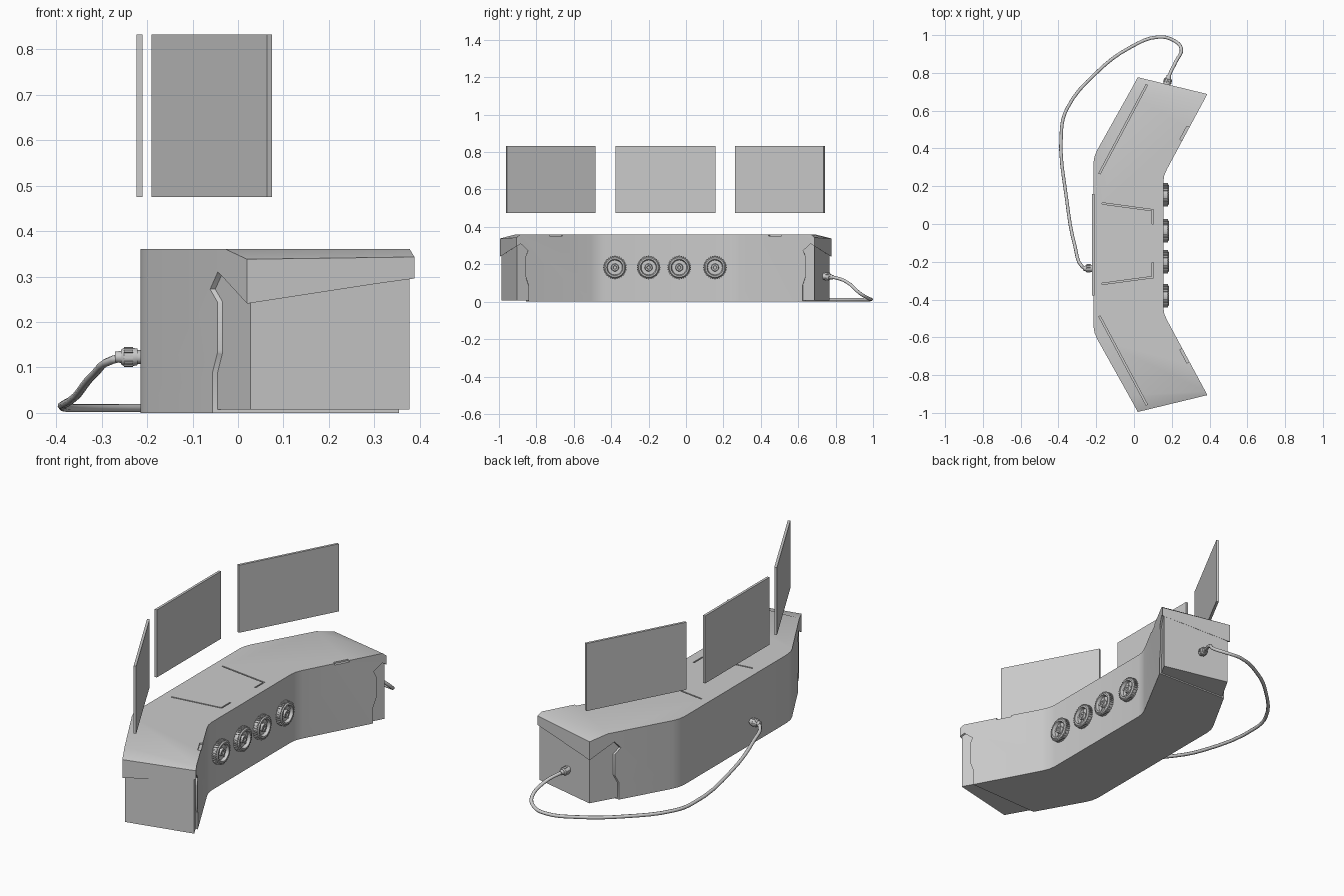
import bpy, bmesh, math
from mathutils import Vector, Matrix

if "Cube" in bpy.data.objects:
    bpy.data.objects.remove(bpy.data.objects["Cube"])

YC = -0.109          # mirror line of the console


def make(name, bm, smooth=False):
    bmesh.ops.recalc_face_normals(bm, faces=bm.faces[:])
    me = bpy.data.meshes.new(name)
    bm.to_mesh(me)
    bm.free()
    ob = bpy.data.objects.new(name, me)
    bpy.context.collection.objects.link(ob)
    if smooth:
        smooth_it(ob)
    return ob


def select(ob):
    bpy.ops.object.select_all(action='DESELECT')
    ob.select_set(True)
    bpy.context.view_layer.objects.active = ob


def smooth_it(ob):
    select(ob)
    bpy.ops.object.shade_smooth_by_angle()


def bridge(bm, a, b, cap=True):
    n = len(a)
    for i in range(n):
        bm.faces.new((a[i], a[(i + 1) % n], b[(i + 1) % n], b[i]))
    if cap:
        bm.faces.new(a)
        bm.faces.new(b)


def prism(bm, pts, z0, z1):
    bridge(bm, [bm.verts.new((x, y, z0)) for x, y in pts],
           [bm.verts.new((x, y, z1)) for x, y in pts])


def slab(bm, p, q, width, z0, z1):
    p, q = Vector(p), Vector(q)
    d = (q - p).normalized()
    n = Vector((-d.y, d.x)) * width / 2
    prism(bm, [p - n, q - n, q + n, p + n], z0, z1)


def cut(ob, cutter):
    bmesh_mod = ob.modifiers.new("cut", 'BOOLEAN')
    bmesh_mod.object = cutter
    bmesh_mod.solver = 'EXACT'
    select(ob)
    bpy.ops.object.modifier_apply(modifier="cut")
    bpy.data.objects.remove(cutter)


def lathe(bm, profile, origin, axis, n):
    # profile of (distance along axis, radius)
    rot = Vector(axis).to_track_quat('Z', 'Y').to_matrix()
    rings = []
    for d, r in profile:
        rings.append([bm.verts.new(Vector(origin) + rot @ Vector(
            (r * math.cos(2 * math.pi * i / n), r * math.sin(2 * math.pi * i / n), d)))
            for i in range(n)])
    for a, b in zip(rings, rings[1:]):
        bridge(bm, a, b, cap=False)
    bm.faces.new(rings[0])
    bm.faces.new(rings[-1])


# console shell: boomerang outline, top drops at both ends (x, half length, top z)
T = 0.36
half = [(-.215, .43, T), (-.209, .467, T), (-.195, .50, T), (-.027, .80, T),
        (.02, .886, .338), (.388, .797, .343), (.378, .777, T),
        (.175, .40, T), (.160, .365, T), (.155, .33, T)]
ring = [(x, YC - h, z) for x, h, z in half] + [(x, YC + h, z) for x, h, z in reversed(half)]
bm = bmesh.new()
low = [bm.verts.new((x, y, 0)) for x, y, z in ring]
top = [bm.verts.new(p) for p in ring]
bridge(bm, low, top, cap=False)
bm.faces.new(low)
bm.faces.new([v for v, p in zip(top, ring) if p[2] == T])
bm.faces.new(top[3:7])
bm.faces.new(top[13:17])
shell = make("console_shell", bm)

# end cut-outs with a zigzag edge, leaving an overhanging lid
back_edge = [(.05, .208), (-.045, .31), (-.062, .272), (-.046, .243), (-.046, .133),
             (-.057, .088), (-.057, -.05), (.05, -.05)]           # x, z
front_edge = [(.84, .266), (.775, .31), (.735, .272), (.748, .243), (.748, .133),
              (.733, .088), (.733, -.05), (.84, -.05)]            # half length, z
for s in (-1, 1):
    bm = bmesh.new()
    a, b = [], []
    for (x, z), (h, zf) in zip(back_edge, front_edge):
        p = Vector((x, YC + s * (.886 + (x - .02) * 1.795), z))
        q = Vector((.388 + (h - .797) * .5365, YC + s * h, zf))
        e = (q - p) * .05
        a.append(bm.verts.new(p - e))
        b.append(bm.verts.new(q + e))
    bridge(bm, a, b)
    bmesh.ops.triangulate(bm, faces=bm.faces[:])
    cut(shell, make("end_cutter", bm))

# panel seams and edge notches in the top
seams = [((-.169, .109), (.1, .073), .007), ((.1, .077), (.1, 0), .007),
         ((-.169, -.317), (.1, -.281), .007), ((.1, -.285), (.1, -.205), .007)]
for s in (-1, 1):
    seams.append(((.256, YC + s * .55), (.293, YC + s * .62), .03))
for p, q, w in seams:
    bm = bmesh.new()
    slab(bm, p, q, w, .352, .40)
    cut(shell, make("seam_cutter", bm))
smooth_it(shell)

# inset end blocks under the lids
for s, side in ((-1, "front"), (1, "rear")):
    bm = bmesh.new()
    prism(bm, [(x, YC + s * h) for x, h in
               ((-.083, .68), (.028, .877), (.377, .795), (.314, .68))], .007, .325)
    make(side + "_end_block", bm)

# three floating screens
for name, p, q in (("centre_screen", (-.2165, -.378), (-.2165, .158)),
                   ("rear_screen", (-.184, .265), (.069, .739)),
                   ("front_screen", (-.184, 2 * YC - .268), (.069, 2 * YC - .742))):
    bm = bmesh.new()
    slab(bm, p, q, .013, .475, .832)
    make(name, bm)

# toothed knobs with hub and spokes
for k, y in enumerate((-.38, -.2, -.036, .155)):
    c = Vector((.15, y, .183))
    bm = bmesh.new()
    lathe(bm, [(0, .05), (.006, .058), (.028, .058), (.034, .052), (.034, .044),
               (.018, .039), (.018, .021), (.03, .018), (.03, .010), (.025, .008)],
          c, (1, 0, 0), 32)
    for n, r, size in ((32, .0585, (.022, .006, .009)), (5, .03, (.006, .008, .026))):
        for i in range(n):
            m = (Matrix.Translation(c + Vector((.018, 0, 0)))
                 @ Matrix.Rotation(2 * math.pi * i / n, 4, 'X')
                 @ Matrix.Translation((0, 0, r)) @ Matrix.Diagonal((*size, 1)))
            bmesh.ops.create_cube(bm, size=1, matrix=m)
    make("knob_%d" % (k + 1), bm, True)

# cable connectors
collar = [(-.01, .015), (.006, .015), (.006, .018), (.016, .020), (.036, .020), (.042, .016),
          (.042, .013), (.056, .012)]
for name, o, d in (("back_connector", (-.215, -.235, .123), (-1, 0, 0)),
                   ("end_connector", (.172, .731, .137), (.235, .97, -.1))):
    bm = bmesh.new()
    lathe(bm, collar, o, d, 12)
    rot = Vector(d).to_track_quat('Z', 'Y').to_matrix().to_4x4()
    for i in range(10):
        m = (Matrix.Translation(o) @ rot @ Matrix.Rotation(i * math.pi / 5, 4, 'Z')
             @ Matrix.Translation((.020, 0, .026)) @ Matrix.Diagonal((.004, .006, .02, 1)))
        bmesh.ops.create_cube(bm, size=1, matrix=m)
    make(name, bm, True)

# cable lying on the floor between the connectors
path = [(-.25, -.235, .122), (-.275, -.225, .117), (-.312, -.12, .09), (-.355, .12, .038),
        (-.384, .5, .012), (-.355, .61, .011), (-.2, .8, .011), (-.02, .935, .011),
        (.13, .99, .012), (.21, .972, .02), (.25, .93, .045), (.222, .86, .105),
        (.186, .785, .131), (.18, .765, .133)]
cu = bpy.data.curves.new("cable", 'CURVE')
cu.dimensions = '3D'
cu.bevel_depth = .009
cu.bevel_resolution = 2
cu.resolution_u = 4
cu.use_fill_caps = True
sp = cu.splines.new('BEZIER')
sp.bezier_points.add(len(path) - 1)
for bp, p in zip(sp.bezier_points, path):
    bp.co = p
    bp.handle_left_type = bp.handle_right_type = 'AUTO'
cable = bpy.data.objects.new("cable", cu)
bpy.context.collection.objects.link(cable)
